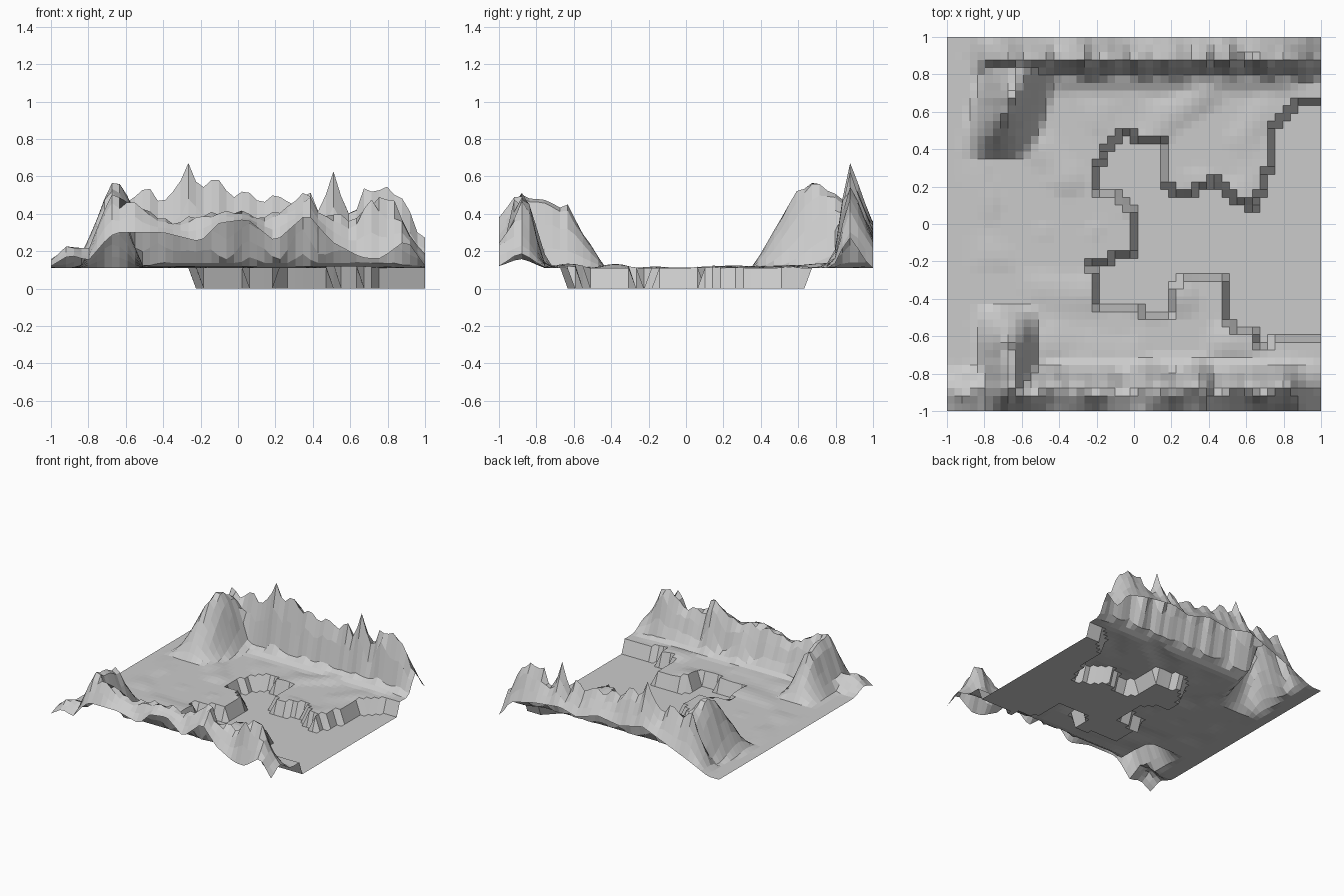
import bpy, bmesh
from mathutils import Vector, noise

if "Cube" in bpy.data.objects:
    bpy.data.objects.remove(bpy.data.objects["Cube"])

N = 49        # cells per side
BASE = 0.11   # height of the upper ground


def interp(table, t):
    """Linear lookup in a short list of (position, value) pairs."""
    if t <= table[0][0]:
        return table[0][1]
    for (a, u), (b, v) in zip(table, table[1:]):
        if t <= b:
            return u + (v - u) * (t - a) / (b - a)
    return table[-1][1]


def smooth(t):
    t = max(0.0, min(1.0, t))
    return t * t * (3 - 2 * t)


def wobble(x, y, freq, seed):
    return noise.noise(Vector((x * freq, y * freq, seed)))


def inside(poly, x, y):
    hit = False
    for (ax, ay), (bx, by) in zip(poly, poly[1:] + poly[:1]):
        if (ay > y) != (by > y) and x < ax + (bx - ax) * (y - ay) / (by - ay):
            hit = not hit
    return hit


# Outline of the sunken basin, open at the right edge
BASIN = [(1.1, .67), (.95, .67), (.87, .64), (.72, .51), (.72, .31), (.64, .09), (.56, .12),
         (.45, .24), (.38, .2), (.25, .17), (.17, .2), (.17, .43), (-.07, .48),
         (-.18, .35), (-.2, .18), (-.08, .14), (.01, .08), (.01, -.16), (-.08, -.18),
         (-.23, -.19), (-.2, -.44), (-.01, -.44), (.05, -.49), (.2, -.48), (.2, -.35),
         (.28, -.28), (.48, -.28), (.48, -.54), (.66, -.6), (.68, -.66), (.75, -.62),
         (1.1, -.62)]

# Crest and outer-edge heights of the two ranges, along x
BACK_CREST = [(-.85, .11), (-.75, .34), (-.67, .55), (-.6, .48), (-.46, .54), (-.42, .46),
              (-.33, .53), (-.27, .69), (-.21, .52), (-.14, .61), (-.08, .59), (-.04, .5),
              (.05, .53), (.12, .45), (.2, .5), (.3, .45), (.38, .53), (.43, .42), (.51, .62),
              (.56, .46), (.62, .42), (.69, .57), (.75, .54), (.8, .57), (.9, .45),
              (.96, .32), (1, .28)]
BACK_EDGE = [(-.9, .11), (-.7, .2), (-.5, .28), (-.3, .36), (-.1, .31), (.1, .34), (.3, .28),
             (.45, .32), (.7, .29), (.9, .24), (1, .09)]
FRONT_CREST = [(-1, .16), (-.9, .24), (-.8, .21), (-.66, .5), (-.5, .44), (-.35, .36),
               (-.2, .4), (-.05, .42), (.1, .39), (.3, .46), (.38, .53), (.44, .38), (.5, .42),
               (.6, .36), (.77, .53), (.85, .47), (.93, .26), (1, .19)]
FRONT_EDGE = [(-1, .12), (-.9, .18), (-.8, .15), (-.66, .3), (-.4, .3), (-.2, .25), (-.1, .35),
              (.05, .37), (.2, .25), (.37, .4), (.5, .25), (.65, .17), (.75, .15), (.9, .26), (1, .12)]

# Spurs at the left ends of the ranges: crest height along y
BACK_SPUR = [(.35, .11), (.42, .22), (.5, .38), (.58, .49), (.69, .58), (.77, .52), (.9, .45), (1, .22)]
FRONT_SPUR = [(-1, .28), (-.9, .5), (-.76, .47), (-.63, .43), (-.54, .28), (-.43, .11)]


def mountain_range(x, d, crest, edge, foot, top):
    """d is the distance from the middle line; foot and top bound the inner slope."""
    c, e = interp(crest, x), interp(edge, x)
    if d < top:
        return BASE + (c - BASE) * smooth((d - foot) / (top - foot))
    return c + (e - c) * ((d - top) / (1 - top)) ** 0.85


def spur(x, y, table, centre, left, right):
    off = x - centre
    return BASE + (interp(table, y) - BASE) * smooth(1 - abs(off) / (left if off < 0 else right))


def height(x, y):
    if inside(BASIN, x, y):
        return 0.0
    # gently rolling upper ground
    ground = BASE + 0.035 * max(0, wobble(x, y, 4, 3.0)) * smooth((x + .95) * 4) * smooth((.9 - x) * 4)
    # low skirts where the ranges meet the ground
    skirt = BASE + .05 * smooth((abs(y) - .68) / .14) * smooth((x + .6) * 4) * smooth((.95 - x) * 5)
    back = mountain_range(x, y, BACK_CREST, BACK_EDGE, .77 + .03 * wobble(x, 0, 7, 8.0),
                          .885 + .04 * wobble(x, 0, 9, 1.0))
    front = mountain_range(x, -y, FRONT_CREST, FRONT_EDGE, .73 + .05 * wobble(x, 0, 7, 9.0),
                           .9 + .07 * wobble(x, 0, 8, 2.0))
    spurs = max(spur(x, y, BACK_SPUR, -.72 + .25 * (y - .4), .22, .21),
                spur(x, y, FRONT_SPUR, -.66, .2, .17))
    z = max(ground, skirt, back, front, spurs)
    rough = smooth((z - BASE - .05) / .2) * (1 - smooth((abs(y) - .9) * 15))
    return z + rough * (.03 * wobble(x, y, 11, 5.0) + .02 * wobble(x, y, 23, 6.0))


# One open sheet of flat-shaded ground
bm = bmesh.new()
bmesh.ops.create_grid(bm, x_segments=N, y_segments=N, size=1)
for v in bm.verts:
    v.co.z = height(v.co.x, v.co.y)
mesh = bpy.data.meshes.new("terrain")
bm.to_mesh(mesh)
bm.free()
bpy.context.collection.objects.link(bpy.data.objects.new("terrain", mesh))
